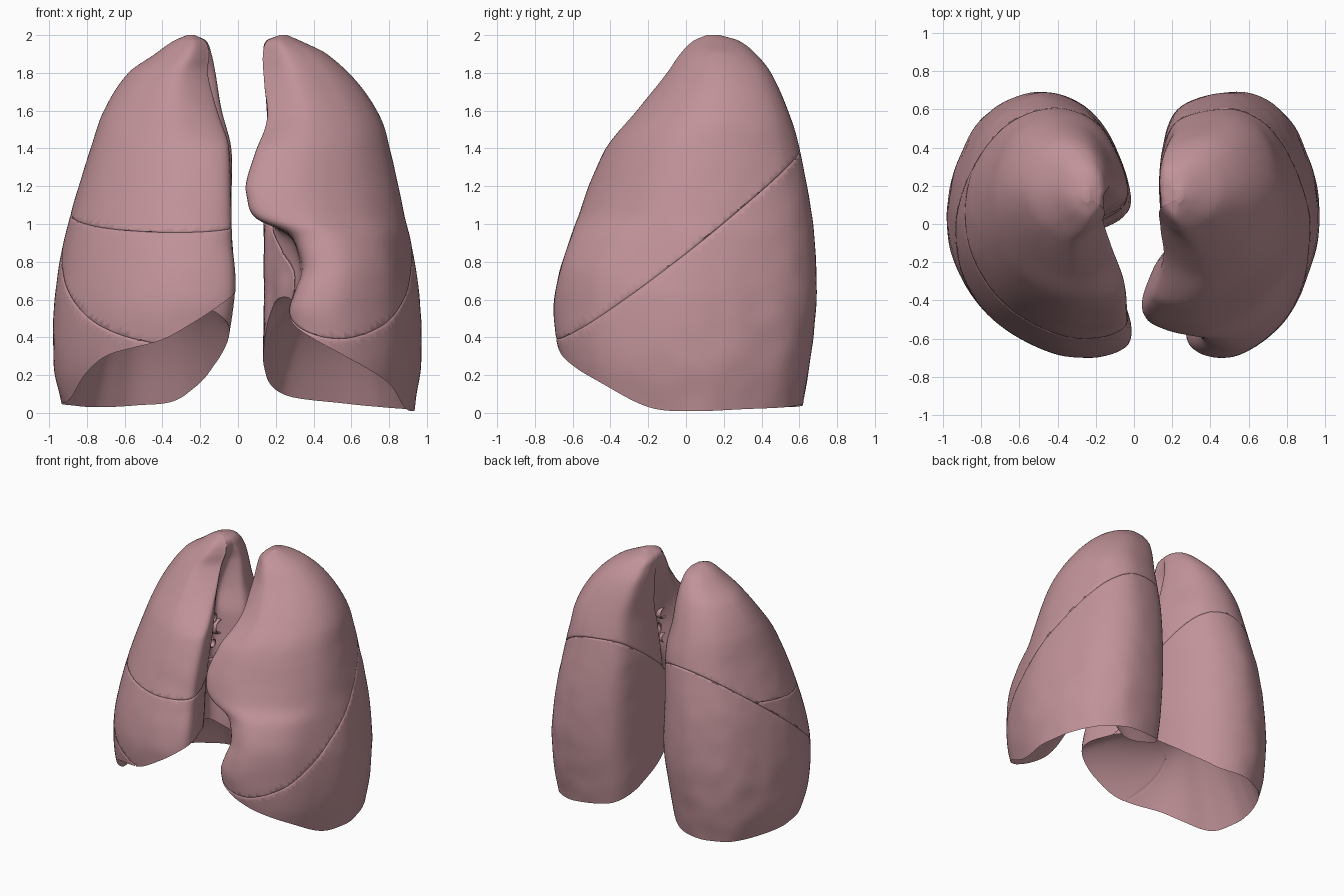
import bpy, bmesh, math
from mathutils import Vector, noise

cube = bpy.data.objects.get("Cube")
if cube:
    bpy.data.objects.remove(cube, do_unlink=True)

mat = bpy.data.materials.new("tissue_pink")
mat.use_nodes = True
PINK = (0.53, 0.29, 0.315, 1)
mat.diffuse_color = PINK
bsdf = next(n for n in mat.node_tree.nodes if n.type == 'BSDF_PRINCIPLED')
bsdf.inputs["Base Color"].default_value = PINK
bsdf.inputs["Roughness"].default_value = 0.6

# Height, front y, back y (shared by both lungs)
DEPTH = [(0, -.55, .61), (.3, -.66, .66), (.6, -.69, .69), (1, -.58, .67), (1.4, -.42, .6),
         (1.6, -.26, .54), (1.8, -.1, .45), (1.9, -.03, .37), (1.97, .04, .28), (2, .11, .18)]
# Height, medial x, anterior edge x, lateral x, hilum depth
RIGHT = [(0, .12, .14, .92, .1), (.2, .08, .1, .97, .15), (.4, .05, .06, .98, .18), (.65, .02, .03, .965, .19),
         (1, .04, .05, .9, .19), (1.4, .04, .06, .78, .18), (1.6, .09, .12, .71, .14),
         (1.8, .12, .17, .58, .07), (1.9, .14, .16, .44, .02), (1.97, .17, .18, .34, 0), (2, .23, .23, .27, 0)]
LEFT = [(0, .16, .4, .93, .03), (.25, .14, .34, .97, .04), (.47, .14, .3, .97, .05), (.55, .14, .295, .965, .05),
        (.65, .14, .325, .957, .05), (.76, .14, .36, .94, .05), (.87, .14, .335, .92, .05), (.95, .14, .28, .905, .05),
        (1.03, .14, .11, .885, .06), (1.15, .14, .06, .86, .09), (1.22, .14, .055, .845, .11), (1.37, .15, .1, .81, .12),
        (1.55, .16, .165, .76, .08), (1.74, .145, .15, .64, .04), (1.9, .135, .14, .47, .01),
        (1.97, .15, .16, .33, 0), (2, .22, .22, .26, 0)]
# Height of the lower rim at each section point
RIM_RIGHT = [.62, .4, .29, .08, .05, .04, .03, .04, .07, .22, .45, .6, .65]
RIM_LEFT = [.46, .31, .17, .03, .01, .02, .03, .05, .09, .18, .36, .58, .6]
# How far the back inner corner is rounded off
HEEL_RIGHT, HEEL_LEFT = (.26, .08), (.14, .015)
STEPS, ROWS, RINGS = 9, 80, 16


def hermite(a, b, ta, tb, t):
    return ((2*t**3 - 3*t*t + 1)*a + (t**3 - 2*t*t + t)*ta
            + (3*t*t - 2*t**3)*b + (t**3 - t*t)*tb)


def sample(table, z):
    """Smooth lookup of a table row by its height."""
    n = len(table)
    i = max(k for k in range(n - 1) if table[k][0] <= z or k == 0)
    a, b = table[i], table[i + 1]
    p, q = table[max(i - 1, 0)], table[min(i + 2, n - 1)]
    span = b[0] - a[0]
    t = (z - a[0]) / span
    return [hermite(a[c], b[c], (b[c] - p[c]) / (b[0] - p[0]) * span,
                    (q[c] - a[c]) / (q[0] - a[0]) * span, t) for c in range(1, len(a))]


def loop_point(values, i, t):
    """Smooth closed curve through a ring of values."""
    n = len(values)
    p, a, b, q = (values[(i + k) % n] for k in (-1, 0, 1, 2))
    return hermite(a, b, (b - p) / 2, (q - a) / 2, t)


def section(table, heel, z):
    """Horizontal outline points, from the anterior edge round the outside."""
    xm, xa, xl, h = sample(table, z)
    yf, yb = sample(DEPTH, z)
    d, w, f = yb - yf, xl - xm, xl - xa
    soft = max(0, min(1, (z - 1.4) / .5))
    pts = [(xa, .04 + .18*soft), (xa + .34*f, 0), (xa + .71*f, .12), (xl - .07*w, .31),
           (xl, .52), (xl - .06*w, .74), (xl - .22*w, .92), (xm + .52*w, 1),
           (xm + heel[0]*w, .95), (xm + heel[1]*w, .79), (xm, .56), (xm + h, .44),
           (.75*xa + .25*(xm + h), .24)]
    return [Vector((x, yf + v*d, z)) for x, v in pts]


def lung_body(table, heel, rim, dome, side):
    """Outer wall lofted from the rim to the apex, closed by a hollow domed base."""
    bm = bmesh.new()
    columns = [(i, s / STEPS) for i in range(len(rim)) for s in range(STEPS)]
    rows = []
    for r in range(ROWS + 1):
        u = 1 - (1 - r / ROWS)**1.7
        row = []
        for i, t in columns:
            low = loop_point(rim, i, t)
            z = low + (2 - low)*u
            p = loop_point(section(table, heel, z), i, t)
            p += Vector((1, 1, 0)) * .006 * noise.noise(p*7) * (1 - u)
            row.append(p)
        rows.append(row)
    base = rows[0]
    centre = sum(base, Vector()) / len(base)
    inner = []
    for k in range(RINGS - 1, 0, -1):
        s = k / RINGS
        ring = []
        for p in base:
            q = centre.lerp(p, s)
            q.z = p.z + (dome - p.z)*(1 - s**2.6)
            ring.append(q)
        inner.insert(0, ring)
    grid = [[bm.verts.new((p.x*side, p.y, p.z)) for p in row] for row in inner + rows]
    n = len(columns)
    for lo, hi in zip(grid, grid[1:]):
        for j in range(n):
            k = (j + 1) % n
            bm.faces.new((lo[j], lo[k], hi[k], hi[j]))
    bm.faces.new(grid[-1])
    peak = bm.verts.new((centre.x*side, centre.y, dome))
    for j in range(n):
        bm.faces.new((peak, grid[0][(j + 1) % n], grid[0][j]))
    bmesh.ops.recalc_face_normals(bm, faces=bm.faces)
    return bm


def cut(bm, point, normal):
    """Keep the side the normal points to, with a rounded-in lip at the fissure."""
    def bisect(co, clear):
        geom = bm.verts[:] + bm.edges[:] + bm.faces[:]
        return bmesh.ops.bisect_plane(bm, geom=geom, plane_co=co, plane_no=normal,
                                      clear_inner=clear)["geom_cut"]
    bisect(point + normal*.008, False)
    edge = [g for g in bisect(point, True) if isinstance(g, bmesh.types.BMVert)]
    bm.normal_update()
    shift = {v: v.normal.copy() for v in edge}
    for v, nrm in shift.items():
        v.co -= (nrm - normal*nrm.dot(normal)) * .007
    bmesh.ops.holes_fill(bm, edges=[e for e in bm.edges if e.is_boundary], sides=0)


def finish(name, bm):
    bmesh.ops.recalc_face_normals(bm, faces=bm.faces)
    mesh = bpy.data.meshes.new(name)
    bm.to_mesh(mesh)
    bm.free()
    mesh.materials.append(mat)
    ob = bpy.data.objects.new(name, mesh)
    bpy.context.collection.objects.link(ob)
    bpy.ops.object.select_all(action='DESELECT')
    ob.select_set(True)
    bpy.context.view_layer.objects.active = ob
    bpy.ops.object.shade_smooth_by_angle(angle=math.radians(45))


def lobe(name, body, *cuts):
    bm = body.copy()
    for point, normal in cuts:
        cut(bm, point, normal)
    finish(name, bm)


def fissure(point, slope_x, slope_y):
    normal = Vector((-slope_x, -slope_y, 1)).normalized()
    return (Vector(point), normal), (Vector(point), -normal)


# Left lung: two lobes divided by the oblique fissure
body = lung_body(LEFT, HEEL_LEFT, RIM_LEFT, .65, 1)
above, below = fissure((.6, 0, .9), -.18, .77)
lobe("left_upper_lobe", body, above)
lobe("left_lower_lobe", body, below)
body.free()

# Right lung: three lobes divided by the oblique and horizontal fissures
body = lung_body(RIGHT, HEEL_RIGHT, RIM_RIGHT, .72, -1)
above, below = fissure((-.6, 0, .87), .1, .79)
top, under = fissure((-.5, 0, 1.05), .03, .17)
lobe("right_upper_lobe", body, above, top)
lobe("right_middle_lobe", body, above, under)
lobe("right_lower_lobe", body, below)
body.free()


# Airway and vessel stubs at the inner face of each lung
def stub(name, x, y, z, radius, side):
    bm = bmesh.new()
    profile = [(-.08, 1), (.02, 1), (.035, .9), (.03, .75), (-.02, .65)]
    rings = []
    for depth, scale in profile:
        rings.append([bm.verts.new((side*(x - depth), y + radius*scale*math.cos(a),
                                    z + radius*scale*math.sin(a)))
                      for a in (math.tau*k/24 for k in range(24))])
    for lo, hi in zip(rings, rings[1:]):
        for j in range(24):
            k = (j + 1) % 24
            bm.faces.new((lo[j], lo[k], hi[k], hi[j]))
    for ring in (rings[0], rings[-1]):
        bm.faces.new(ring)
    finish(name, bm)


for label, side, x in (("left", 1, .26), ("right", -1, .22)):
    stub(label + "_bronchus", x, .04, 1.3, .06, side)
    stub(label + "_artery", x, -.04, 1.4, .045, side)
    stub(label + "_vein", x, -.05, 1.2, .04, side)
